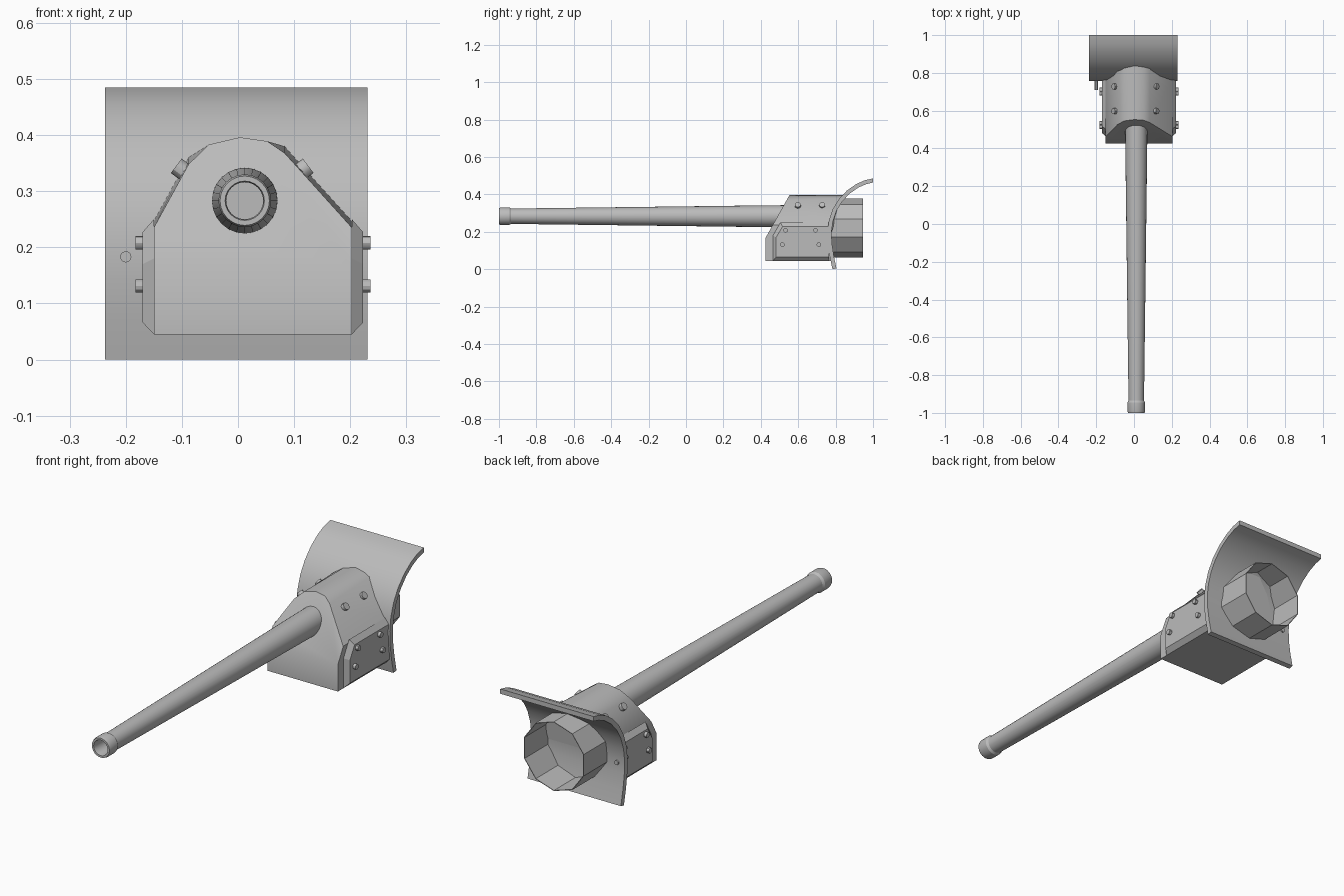
import bpy, bmesh, math
from mathutils import Vector

if "Cube" in bpy.data.objects:
    bpy.data.objects.remove(bpy.data.objects["Cube"])

steel = bpy.data.materials.new("steel grey")
steel.diffuse_color = (0.5, 0.5, 0.5, 1)
steel.use_nodes = True
steel.node_tree.nodes["Principled BSDF"].inputs["Base Color"].default_value = steel.diffuse_color
CX, CZ = 0.012, 0.283          # barrel axis
MX = 0.0265                    # mantlet centre plane


def finish(name, bm, angle=30):
    bmesh.ops.recalc_face_normals(bm, faces=bm.faces)
    me = bpy.data.meshes.new(name)
    bm.to_mesh(me)
    bm.free()
    ob = bpy.data.objects.new(name, me)
    bpy.context.collection.objects.link(ob)
    me.materials.append(steel)
    bpy.ops.object.select_all(action='DESELECT')
    ob.select_set(True)
    bpy.context.view_layer.objects.active = ob
    bpy.ops.object.shade_smooth_by_angle(angle=math.radians(angle))
    return ob


def bridge(bm, a, b):
    n = len(a)
    for i in range(n):
        bm.faces.new((a[i], a[(i + 1) % n], b[(i + 1) % n], b[i]))


def rod(name, start, end, r, sides=12):
    """Closed cylinder between two points."""
    a, b = Vector(start), Vector(end)
    q = (b - a).to_track_quat('Z', 'Y')
    bm = bmesh.new()
    rings = []
    for p in (a, b):
        rings.append([bm.verts.new(p + q @ Vector((r * math.cos(t), r * math.sin(t), 0)))
                      for t in (2 * math.pi * i / sides for i in range(sides))])
    bridge(bm, *rings)
    for ring in rings:
        bm.faces.new(ring)
    return finish(name, bm)


# Front surface of the shield as (y, z), bottom to top
SHIELD = [(0.783, 0.0), (0.768, 0.07), (0.758, 0.14), (0.756, 0.2), (0.764, 0.26),
          (0.784, 0.32), (0.816, 0.373), (0.86, 0.42), (0.91, 0.455), (0.955, 0.475), (1.0, 0.485)]


def shield_y(z):
    for (y0, z0), (y1, z1) in zip(SHIELD, SHIELD[1:]):
        if z <= z1:
            return y0 + (y1 - y0) * (z - z0) / (z1 - z0)
    return 1.0


# Curved shield plate
back = []
for i, (y, z) in enumerate(SHIELD):
    p, n = SHIELD[max(i - 1, 0)], SHIELD[min(i + 1, len(SHIELD) - 1)]
    t = Vector((n[0] - p[0], n[1] - p[1])).normalized()
    back.append((min(y + t.y * 0.022, 1.0), max(z - t.x * 0.022, 0.0)))
bm = bmesh.new()
rows = [[[bm.verts.new((x, y, z)) for y, z in line] for line in (SHIELD, back)]
        for x in (-0.237, 0.231)]
(lf, lb), (rf, rb) = rows
for i in range(len(SHIELD) - 1):
    j = i + 1
    for q in ((lf[i], rf[i], rf[j], lf[j]), (lb[i], lb[j], rb[j], rb[i]),
              (lf[i], lf[j], lb[j], lb[i]), (rf[i], rb[i], rb[j], rf[j])):
        bm.faces.new(q)
for i in (0, -1):
    bm.faces.new((lf[i], lb[i], rb[i], rf[i]))
finish("shield_plate", bm)

# Mantlet body: sloped front, rear cut along the shield
profile = [(-0.15, 0.045), (-0.15, 0.167), (-0.15, 0.235), (-0.088, 0.348), (-0.052, 0.383),
           (0.003, 0.396), (0.052, 0.389), (0.083, 0.368), (0.203, 0.235), (0.203, 0.167), (0.203, 0.045)]
bm = bmesh.new()
front, rear = [], []
for x, z in profile:
    front.append(bm.verts.new((x, 0.425 + 0.128 * max(0, z - 0.167) / 0.229, z)))
    wide = 0.012 if 0.2 < z < 0.37 else 0     # shoulders swell slightly to the rear
    rear.append(bm.verts.new((x, shield_y(z) + 0.01, z + wide)))
bridge(bm, front, rear)
bm.faces.new(front[1:-1])
bm.faces.new((front[0], front[1], front[-2], front[-1]))
bm.faces.new(rear)
finish("mantlet_body", bm, 40)

# Chamfered side plates and their bolts
outline = [(0.465, 0.045), (0.765, 0.045), (0.765, 0.25), (0.505, 0.25), (0.465, 0.18)]
inner = [(0.482, 0.066), (0.765, 0.066), (0.765, 0.227), (0.516, 0.227), (0.482, 0.17)]
for side, label in ((-1, "left"), (1, "right")):
    bm = bmesh.new()
    a = [bm.verts.new((MX + side * 0.1765, y, z)) for y, z in outline]
    b = [bm.verts.new((MX + side * 0.1965, y, z)) for y, z in inner]
    bridge(bm, a, b)
    bm.faces.new(a)
    bm.faces.new(b)
    finish(label + "_side_plate", bm, 15)
    for y, z in ((0.533, 0.208), (0.692, 0.208), (0.515, 0.131), (0.71, 0.131)):
        rod(label + "_side_bolt", (MX + side * 0.19, y, z), (MX + side * 0.2095, y, z), 0.012)
    for y in (0.598, 0.728):
        c = Vector((0.0075 + side * 0.112, y, 0.341))
        d = Vector((side * 0.8, 0, 0.6))
        rod(label + "_shoulder_bolt", c - d * 0.025, c + d * 0.007, 0.016)

# Barrel with muzzle collar and hollow bore, as (y, radius)
path = [(0.56, 0.059), (0.45, 0.0585), (-0.935, 0.041), (-0.945, 0.047), (-0.99, 0.047),
        (-1.0, 0.044), (-1.0, 0.035), (-0.99, 0.033), (-0.9, 0.033)]
bm = bmesh.new()
rings = [[bm.verts.new((CX + r * math.cos(t), y, CZ + r * math.sin(t)))
          for t in (2 * math.pi * i / 24 for i in range(24))] for y, r in path]
for a, b in zip(rings, rings[1:]):
    bridge(bm, a, b)
bm.faces.new(rings[0])
bm.faces.new(rings[-1])
finish("gun_barrel", bm)

# Open ten-sided breech tube behind the shield
bm = bmesh.new()
rings = [[], [], [], []]
for i in range(10):
    t = math.pi / 2 + i * math.pi / 5
    for k, (r, y) in enumerate(((0.157, None), (0.157, 0.945), (0.154, 0.945), (0.154, None))):
        x, z = r * math.cos(t), 0.22 + r * math.sin(t)
        rings[k].append(bm.verts.new((x, y or shield_y(z) + 0.012, z)))
for k in range(4):
    bridge(bm, rings[k], rings[(k + 1) % 4])
finish("breech_tube", bm)

# Small sight pin through the shield
rod("sight_pin", (-0.2, 0.71, 0.183), (-0.2, 0.785, 0.183), 0.01)
